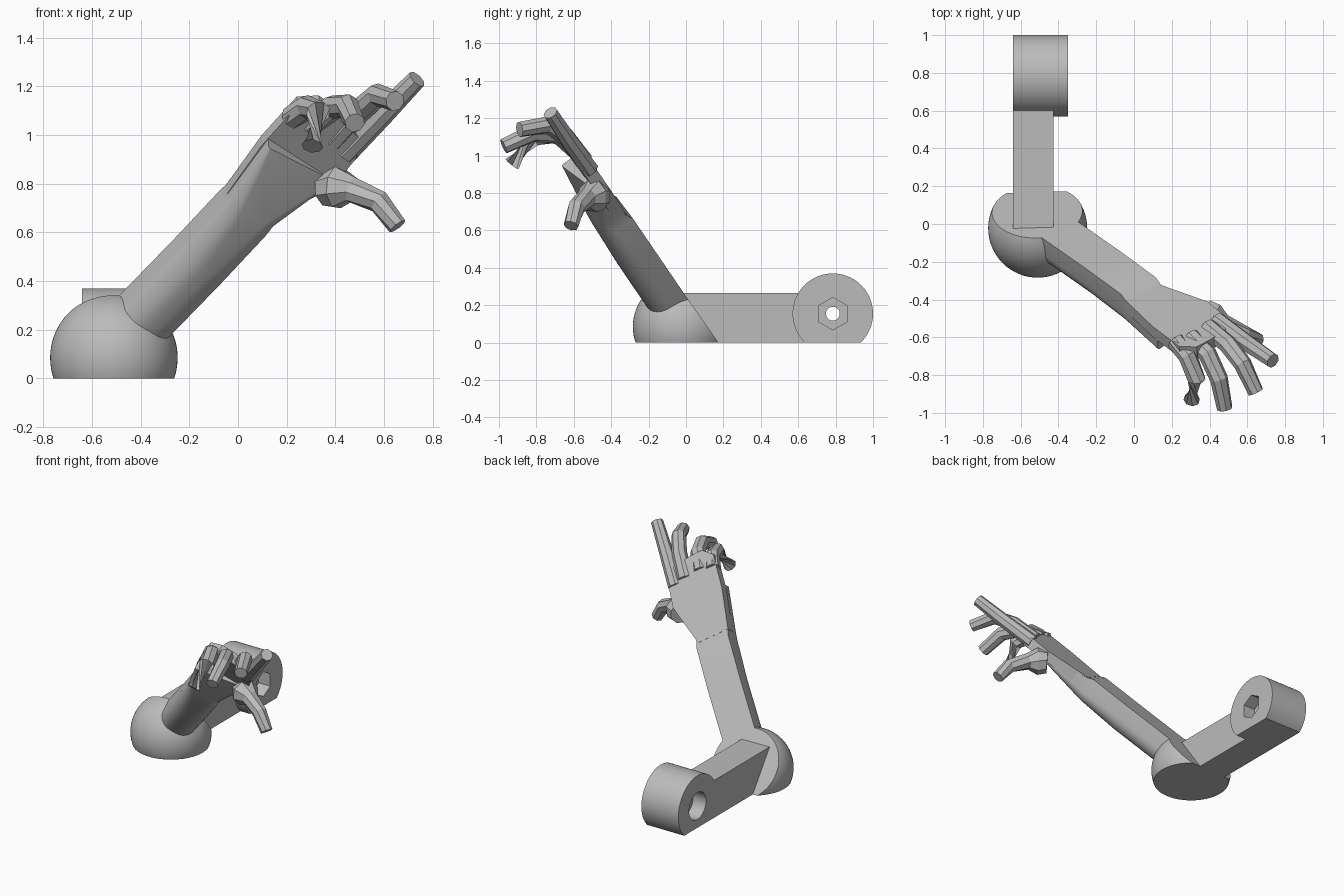
import bpy, bmesh, math
from mathutils import Vector, Matrix

cube = bpy.data.objects.get("Cube")
if cube:
    bpy.data.objects.remove(cube, do_unlink=True)

grey = bpy.data.materials.new("plain_grey")
grey.use_nodes = True
grey.diffuse_color = (0.5, 0.5, 0.5, 1)
grey.node_tree.nodes["Principled BSDF"].inputs["Base Color"].default_value = (0.5, 0.5, 0.5, 1)

# Forearm frame: along the arm, across toward the thumb, out of the flat back
O = Vector((-0.45, -0.007, 0.25))
N = Vector((-0.03, 1, 0.71)).normalized()
U = Vector((1, -0.70, 1.03))
U = (U - N * U.dot(N)).normalized()
V = N.cross(U)


def local(s, t, h):
    return O + U * s + V * t - N * h


def finish(bm, name, angle=None):
    bmesh.ops.recalc_face_normals(bm, faces=bm.faces)
    mesh = bpy.data.meshes.new(name)
    bm.to_mesh(mesh)
    bm.free()
    mesh.materials.append(grey)
    ob = bpy.data.objects.new(name, mesh)
    bpy.context.collection.objects.link(ob)
    if angle:
        activate(ob)
        bpy.ops.object.shade_smooth_by_angle(angle=math.radians(angle))
    return ob


def activate(ob):
    bpy.ops.object.select_all(action='DESELECT')
    ob.select_set(True)
    bpy.context.view_layer.objects.active = ob


def loft(rings, name, angle=None):
    bm = bmesh.new()
    rows = [[bm.verts.new(p) for p in ring] for ring in rings]
    n = len(rows[0])
    for a, b in zip(rows, rows[1:]):
        for i in range(n):
            j = (i + 1) % n
            bm.faces.new((a[i], a[j], b[j], b[i]))
    bm.faces.new(rows[0][::-1])
    bm.faces.new(rows[-1])
    return finish(bm, name, angle)


def slice_off(bm, co, no):
    geom = bm.verts[:] + bm.edges[:] + bm.faces[:]
    cut = bmesh.ops.bisect_plane(bm, geom=geom, plane_co=co, plane_no=no, clear_outer=True)
    edges = [e for e in cut["geom_cut"] if isinstance(e, bmesh.types.BMEdge)]
    bmesh.ops.contextual_create(bm, geom=edges)


def x_cylinder(x0, x1, radius, sides):
    bm = bmesh.new()
    place = Matrix.Translation(((x0 + x1) / 2, 0.785, 0.155)) @ Matrix.Rotation(math.pi / 2, 4, 'Y')
    if sides == 6:
        place = place @ Matrix.Rotation(math.pi / 6, 4, 'Z')
    bmesh.ops.create_cone(bm, cap_ends=True, segments=sides, radius1=radius, radius2=radius,
                          depth=x1 - x0, matrix=place)
    return bm


# Elbow ball, flat underneath and along the back of the arm
bm = bmesh.new()
bmesh.ops.create_uvsphere(bm, u_segments=64, v_segments=32, radius=0.262,
                          matrix=Matrix.Translation((-0.51, -0.022, 0.085)))
slice_off(bm, (0, 0, 0), (0, 0, -1))
slice_off(bm, O, N)
finish(bm, "elbow_ball", 30)

# Mounting bar
bm = bmesh.new()
bmesh.ops.create_cube(bm, size=1, matrix=Matrix.Translation((-0.5325, 0.295, 0.1325))
                      @ Matrix.Diagonal((0.215, 0.69, 0.265, 1)))
finish(bm, "mounting_bar")

# Pivot disc with bolt hole, nut pocket and screw head recess
bm = x_cylinder(-0.64, -0.35, 0.215, 96)
slice_off(bm, (0, 0, 0), (0, 0, -1))
disc = finish(bm, "pivot_disc")
cutters = [((-0.7, -0.3, 0.037), 32), ((-0.44, -0.3, 0.087), 6), ((-0.7, -0.54, 0.095), 32)]
for dims, sides in cutters:
    cutter = finish(x_cylinder(*dims, sides), "hole_cutter")
    cutter.hide_render = True
    mod = disc.modifiers.new("hole", 'BOOLEAN')
    mod.operation = 'DIFFERENCE'
    mod.solver = 'EXACT'
    mod.object = cutter
    activate(disc)
    bpy.ops.object.modifier_apply(modifier=mod.name)
    bpy.data.objects.remove(cutter, do_unlink=True)
activate(disc)
bpy.ops.object.shade_smooth_by_angle(angle=math.radians(30))


# Forearm: flat back, rounded underside, widening into the heel of the palm
def arm_ring(s, back, t0, t1, deep0, deep1, r):
    pts = [(t0, back), (t1, back)]
    for k in range(7):
        a = math.pi / 2 * k / 6
        pts.append((t1 - r + r * math.cos(a), deep1 - r + r * math.sin(a)))
    for k in range(7):
        a = math.pi / 2 * (1 + k / 6)
        pts.append((t0 + r + r * math.cos(a), deep0 - r + r * math.sin(a)))
    return [local(s, t, h) for t, h in pts]


loft([arm_ring(-0.1, 0, -0.10, 0.137, 0.20, 0.20, 0.10),
      arm_ring(0.45, 0, -0.10, 0.137, 0.20, 0.20, 0.10),
      arm_ring(0.74, 0, -0.105, 0.13, 0.19, 0.18, 0.07),
      arm_ring(0.80, 0.025, -0.11, 0.125, 0.185, 0.17, 0.06),
      arm_ring(1.10, 0.03, -0.15, 0.205, 0.147, 0.085, 0.012)], "forearm", 25)

# Hand plate
outline = [(0.78, -0.11), (0.78, 0.115), (1.075, 0.213), (1.244, 0.198), (1.33, 0.15),
           (1.355, 0.016), (1.36, -0.09), (1.30, -0.158), (1.06, -0.15)]
loft([[local(s, t, h) for s, t in outline] for h in (0.015, 0.085)], "hand_plate")


# Fingers: eight-sided tubes bent at the joints
def finger(name, path, radii):
    pts = [Vector(p) for p in path]
    rings = []
    for i, p in enumerate(pts):
        before = (p - pts[i - 1]).normalized() if i else Vector()
        after = (pts[i + 1] - p).normalized() if i < len(pts) - 1 else Vector()
        d = (before + after).normalized()
        side = d.cross(N).normalized()
        up = side.cross(d)
        ring = []
        for k in range(8):
            a = math.pi / 4 * (k + 0.5)
            ring.append(p + (side * math.cos(a) + up * math.sin(a)) * radii[i])
        rings.append(ring)
    loft(rings, name)


finger("index_finger", [(0.44, -0.515, 0.926), (0.60, -0.632, 1.09), (0.735, -0.725, 1.23)],
       (0.05, 0.046, 0.04))
finger("middle_finger", [(0.39, -0.55, 0.98), (0.50, -0.64, 1.10), (0.575, -0.74, 1.165),
                         (0.645, -0.89, 1.14)], (0.052, 0.05, 0.048, 0.042))
finger("ring_finger", [(0.30, -0.60, 1.04), (0.39, -0.69, 1.115), (0.45, -0.82, 1.12),
                       (0.48, -0.975, 1.05)], (0.052, 0.05, 0.048, 0.042))
finger("little_finger", [(0.22, -0.62, 1.07), (0.285, -0.70, 1.115), (0.33, -0.82, 1.095),
                         (0.305, -0.93, 0.955)], (0.05, 0.05, 0.05, 0.044))

# Thumb with its bulky root
finger("thumb", [(0.36, -0.46, 0.78), (0.41, -0.50, 0.785), (0.47, -0.53, 0.775),
                 (0.58, -0.585, 0.725), (0.655, -0.615, 0.625)],
       (0.075, 0.09, 0.055, 0.048, 0.04))
